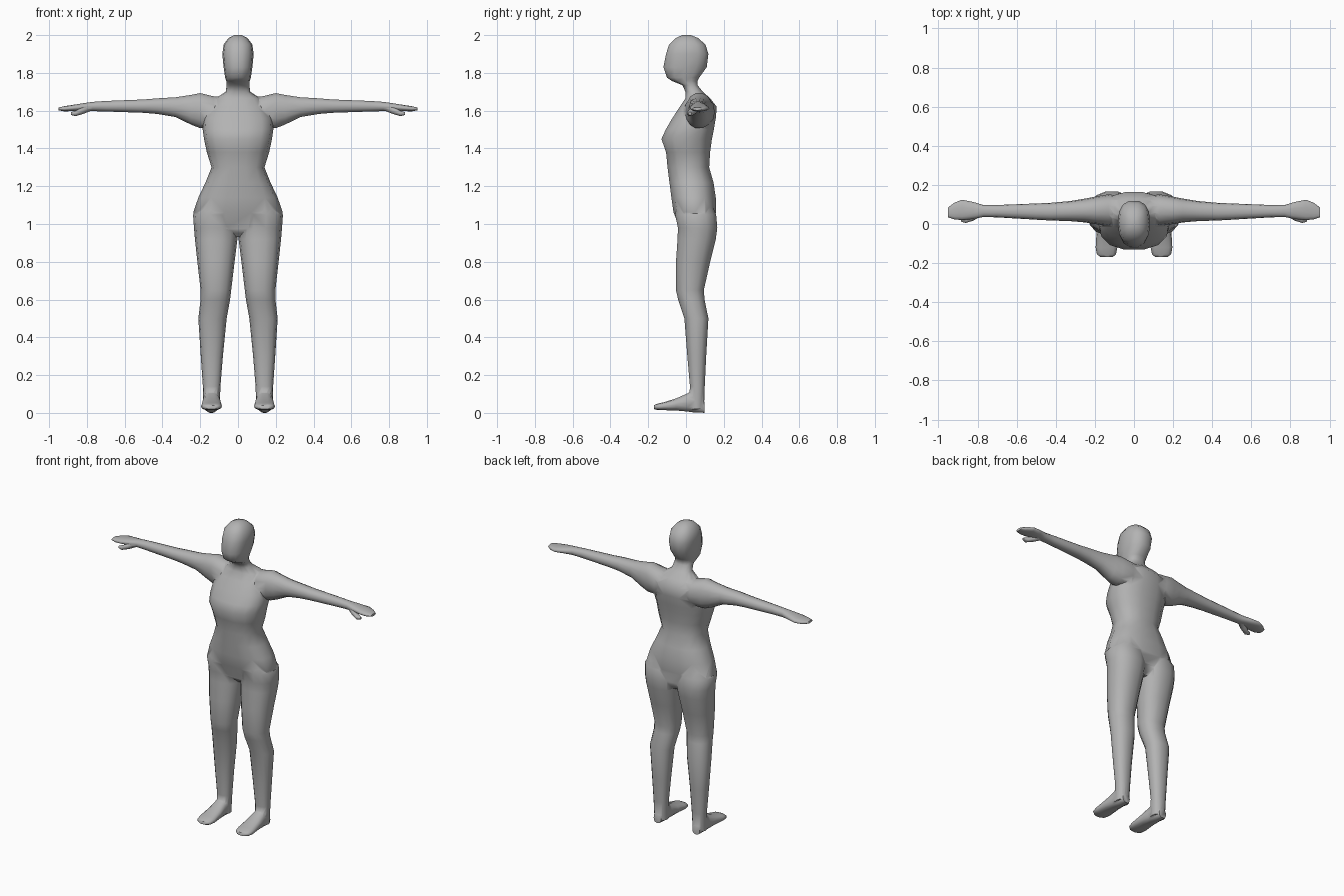
import bpy, bmesh, math

SIDES = 14
skin = bpy.data.materials.new("plain grey")
skin.diffuse_color = (0.45, 0.45, 0.45, 1)


def loft(name, axis, rings, power=0.85, side=1):
    """Closed tube: each ring is (position, a min, a max, b min, b max)."""
    bm = bmesh.new()
    loops = []
    for t, a0, a1, b0, b1 in rings:
        loop = []
        for i in range(SIDES):
            ang = 2 * math.pi * i / SIDES
            c, s = math.cos(ang), math.sin(ang)
            a = (a0 + a1) / 2 + (a1 - a0) / 2 * math.copysign(abs(c) ** power, c)
            b = (b0 + b1) / 2 + (b1 - b0) / 2 * math.copysign(abs(s) ** power, s)
            co = {"x": (t, a, b), "y": (a, t, b), "z": (a, b, t)}[axis]
            loop.append(bm.verts.new((co[0] * side, co[1], co[2])))
        loops.append(loop)
    for lo, hi in zip(loops, loops[1:]):
        for i in range(SIDES):
            j = (i + 1) % SIDES
            bm.faces.new((lo[i], lo[j], hi[j], hi[i]))
    bm.faces.new(loops[0])
    bm.faces.new(loops[-1])
    bmesh.ops.recalc_face_normals(bm, faces=bm.faces)
    mesh = bpy.data.meshes.new(name)
    bm.to_mesh(mesh)
    bm.free()
    mesh.materials.append(skin)
    ob = bpy.data.objects.new(name, mesh)
    bpy.context.collection.objects.link(ob)
    return ob


# Torso, neck and head in one column: height, half width, front, back
column = [
    (0.93, 0.09, 0.01, 0.11), (0.97, 0.19, -0.03, 0.145),
    (1.06, 0.237, -0.068, 0.16), (1.14, 0.21, -0.08, 0.16),
    (1.22, 0.172, -0.09, 0.148), (1.30, 0.14, -0.10, 0.125),
    (1.38, 0.165, -0.108, 0.13), (1.45, 0.18, -0.133, 0.14),
    (1.50, 0.187, -0.11, 0.15), (1.56, 0.185, -0.075, 0.16),
    (1.62, 0.155, -0.035, 0.165), (1.665, 0.12, -0.005, 0.13),
    (1.70, 0.065, -0.004, 0.09), (1.735, 0.06, -0.02, 0.062),
    (1.757, 0.062, -0.075, 0.062), (1.775, 0.068, -0.103, 0.072),
    (1.83, 0.076, -0.122, 0.112), (1.90, 0.083, -0.108, 0.121),
    (1.95, 0.076, -0.092, 0.105), (1.985, 0.05, -0.055, 0.065),
    (2.0, 0.02, -0.02, 0.025),
]
body = loft("body", "z", [(z, -w, w, f, b) for z, w, f, b in column], 0.82)

# Limbs on both sides
leg = [
    (1.10, 0.02, 0.20, -0.05, 0.14), (1.05, -0.005, 0.238, -0.06, 0.162),
    (0.98, -0.005, 0.233, -0.045, 0.168), (0.92, 0.003, 0.228, -0.047, 0.16),
    (0.80, 0.018, 0.215, -0.055, 0.13), (0.65, 0.036, 0.198, -0.055, 0.096),
    (0.60, 0.042, 0.198, -0.043, 0.10), (0.50, 0.06, 0.21, -0.01, 0.12),
    (0.30, 0.08, 0.197, 0.006, 0.108), (0.14, 0.093, 0.186, 0.02, 0.10),
    (0.02, 0.097, 0.183, 0.012, 0.096),
]
foot = [
    (0.098, 0.115, 0.168, 0.0, 0.06), (0.05, 0.10, 0.182, 0.0, 0.13),
    (0.01, 0.095, 0.186, 0.006, 0.105), (-0.05, 0.088, 0.192, 0.012, 0.078),
    (-0.12, 0.085, 0.196, 0.014, 0.056), (-0.155, 0.092, 0.19, 0.016, 0.048),
    (-0.17, 0.11, 0.17, 0.02, 0.04),
]
arm = [
    (0.05, 0.03, 0.14, 1.53, 1.67), (0.13, -0.01, 0.152, 1.51, 1.678),
    (0.20, 0.0, 0.14, 1.505, 1.695), (0.25, 0.008, 0.13, 1.525, 1.685),
    (0.33, 0.015, 0.117, 1.565, 1.672), (0.43, 0.018, 0.108, 1.582, 1.666),
    (0.50, 0.022, 0.105, 1.588, 1.66), (0.70, 0.034, 0.097, 1.595, 1.652),
    (0.77, 0.036, 0.097, 1.597, 1.647), (0.82, 0.026, 0.112, 1.598, 1.64),
    (0.88, 0.02, 0.124, 1.597, 1.63), (0.92, 0.024, 0.108, 1.596, 1.624),
    (0.95, 0.034, 0.085, 1.602, 1.617),
]
thumb = [
    (0.775, 0.045, 0.075, 1.60, 1.625), (0.82, 0.018, 0.06, 1.582, 1.62),
    (0.86, 0.005, 0.04, 1.571, 1.60), (0.885, 0.012, 0.03, 1.577, 1.592),
]
parts = []
for side, label in ((1, "left"), (-1, "right")):
    parts.append(loft(label + "_leg", "z", leg, 0.88, side))
    parts.append(loft(label + "_foot", "y", foot, 0.8, side))
    parts.append(loft(label + "_arm", "x", arm, 0.9, side))
    parts.append(loft(label + "_thumb", "x", thumb, 0.9, side))

# Fuse the limbs into one skin
bpy.context.view_layer.objects.active = body
body.select_set(True)
for part in parts:
    mod = body.modifiers.new("fuse", "BOOLEAN")
    mod.operation = "UNION"
    mod.solver = "EXACT"
    mod.object = part
    bpy.ops.object.modifier_apply(modifier=mod.name)
    bpy.data.objects.remove(part)
bpy.ops.object.shade_smooth_by_angle(angle=math.radians(60))
